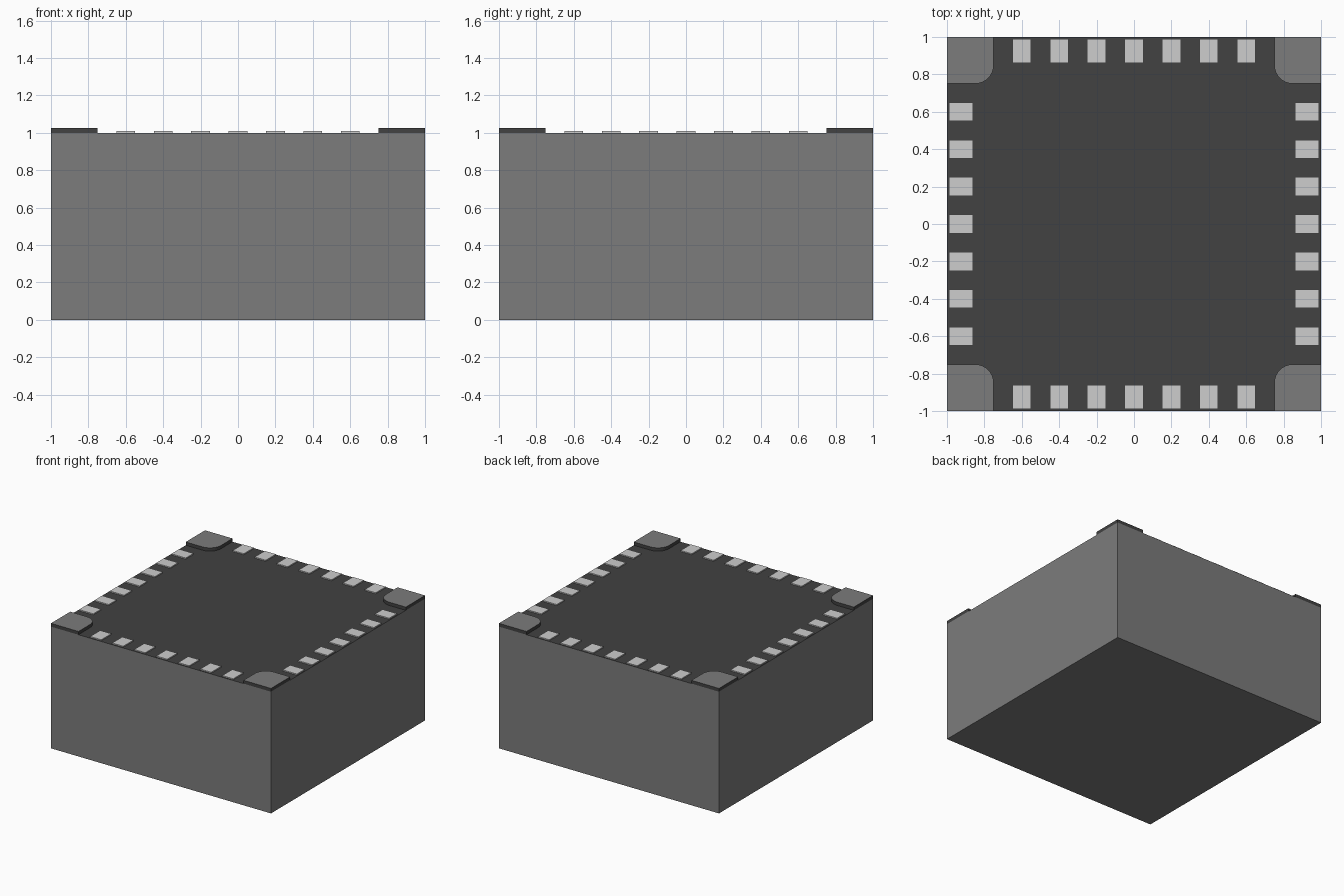
import bpy, bmesh, math

if "Cube" in bpy.data.objects:
    bpy.data.objects.remove(bpy.data.objects["Cube"])


def material(name, v):
    m = bpy.data.materials.new(name)
    m.diffuse_color = (v, v, v, 1)
    m.use_nodes = True
    m.node_tree.nodes["Principled BSDF"].inputs["Base Color"].default_value = m.diffuse_color
    return m


GREY = material("mid grey", 0.2)
DARK = material("dark grey", 0.054)
SILVER = material("light silver", 0.61)


def prism(name, outline, z0, z1, mats, rule=None):
    """Extrude a counter-clockwise outline from z0 to z1, colouring faces by direction."""
    bm = bmesh.new()
    low = [bm.verts.new((x, y, z0)) for x, y in outline]
    high = [bm.verts.new((x, y, z1)) for x, y in outline]
    n = len(outline)
    bm.faces.new(low[::-1])
    bm.faces.new(high)
    for i in range(n):
        j = (i + 1) % n
        bm.faces.new((low[i], low[j], high[j], high[i]))
    bm.normal_update()
    for f in bm.faces:
        f.material_index = rule(f.normal) if rule else 0
    me = bpy.data.meshes.new(name)
    bm.to_mesh(me)
    bm.free()
    for m in mats:
        me.materials.append(m)
    ob = bpy.data.objects.new(name, me)
    bpy.context.collection.objects.link(ob)
    return ob


def turned(outline, quarters):
    """Rotate an outline about the centre by quarter turns."""
    for _ in range(quarters):
        outline = [(-y, x) for x, y in outline]
    return outline


def is_top(n):
    return 1 if n.z > 0.5 else 0


# Block: grey sides and base, dark top
prism("block", [(-1, -1), (1, -1), (1, 1), (-1, 1)], 0, 1, [GREY, DARK], is_top)

# Corner plate outline with one rounded inner corner
R = 0.1
arc = [(0.75 + R - R * math.cos(t), 0.75 + R - R * math.sin(t))
       for t in (i * math.pi / 16 for i in range(9))]
corner = [(1, 1), (0.75, 1)] + arc + [(1, 0.75)]

for side in range(4):
    # Corner plate: dark rim, grey top
    prism(f"corner_plate_{side + 1}", turned(corner, side), 1, 1.027, [DARK, GREY], is_top)
    # Row of seven contact pads along each edge
    for i in range(7):
        x = -0.6 + 0.2 * i
        pad = [(x - 0.05, 0.86), (x + 0.05, 0.86), (x + 0.05, 0.99), (x - 0.05, 0.99)]
        prism(f"contact_pad_{side + 1}_{i + 1}", turned(pad, side), 1, 1.009, [SILVER])
